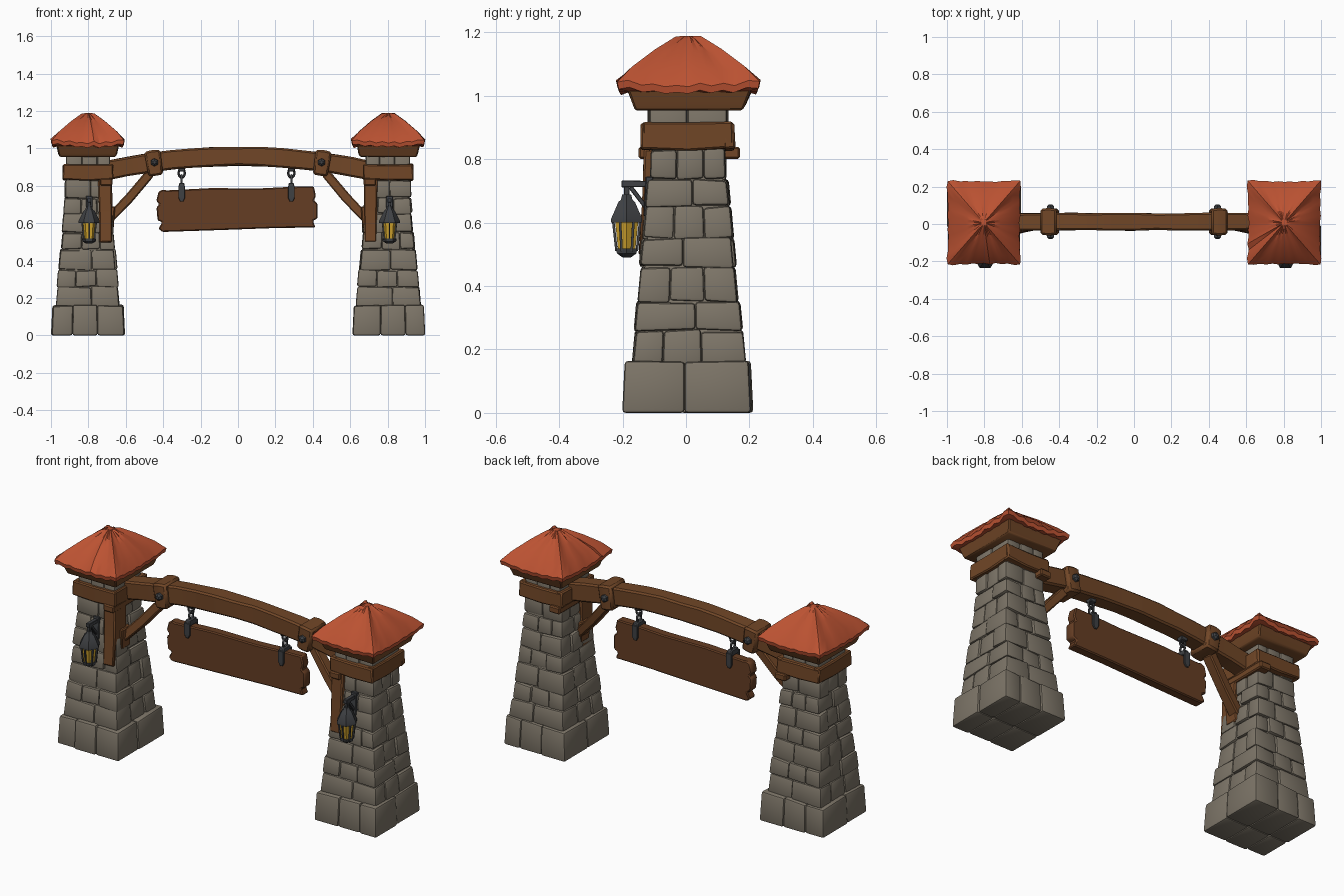
import bpy, bmesh, math, random
from mathutils import Vector

if "Cube" in bpy.data.objects:
    bpy.data.objects.remove(bpy.data.objects["Cube"])

random.seed(4)
CY = 0.006                       # y centre of the towers


def material(name, rgb):
    m = bpy.data.materials.new(name)
    m.diffuse_color = (*rgb, 1)
    m.use_nodes = True
    m.node_tree.nodes["Principled BSDF"].inputs["Base Color"].default_value = m.diffuse_color
    return m


STONE = material("grey_stone", (0.205, 0.178, 0.138))
ROOF = material("red_tile", (0.50, 0.085, 0.032))
WOOD = material("brown_wood", (0.165, 0.062, 0.020))
SIGN = material("dark_wood", (0.130, 0.047, 0.017))
METAL = material("dark_metal", (0.050, 0.053, 0.058))
GLASS = material("amber_glass", (0.62, 0.36, 0.025))


def finish(bm, name, mat, bevel=0.0, seg=1):
    bmesh.ops.recalc_face_normals(bm, faces=bm.faces[:])
    if bevel:
        bmesh.ops.bevel(bm, geom=bm.edges[:], offset=bevel, segments=seg, profile=0.5,
                        affect='EDGES', clamp_overlap=True)
    me = bpy.data.meshes.new(name)
    bm.to_mesh(me)
    bm.free()
    ob = bpy.data.objects.new(name, me)
    bpy.context.collection.objects.link(ob)
    me.materials.append(mat)
    bpy.ops.object.select_all(action='DESELECT')
    ob.select_set(True)
    bpy.context.view_layer.objects.active = ob
    bpy.ops.object.shade_smooth_by_angle(angle=math.radians(35))
    return ob


def skin(bm, rings):
    """Join equal rings of points into a closed tube."""
    vs = [[bm.verts.new(p) for p in r] for r in rings]
    n = len(vs[0])
    for a, b in zip(vs, vs[1:]):
        for i in range(n):
            bm.faces.new((a[i], a[(i + 1) % n], b[(i + 1) % n], b[i]))
    bm.faces.new(vs[0])
    bm.faces.new(vs[-1])


def bar(name, path, mat, n=4, bevel=0.006, jit=0.0):
    """Tube through (x, y, z, half_y, half_other) stations; along y: (half_x, half_z)."""
    bm = bmesh.new()
    pts = [Vector(p[:3]) for p in path]
    rings = []
    for i, p in enumerate(path):
        t = (pts[min(i + 1, len(pts) - 1)] - pts[max(i - 1, 0)]).normalized()
        ref = Vector((0, 1, 0)) if abs(t.y) < 0.9 else Vector((1, 0, 0))
        u = t.cross(ref).normalized()
        s = u.cross(t)
        k = 1 / math.cos(math.pi / n)
        ring = []
        for j in range(n):
            a = 2 * math.pi * (j + 0.5) / n
            q = pts[i] + s * (math.cos(a) * k * p[3]) + u * (math.sin(a) * k * p[4])
            ring.append(q + Vector([random.uniform(-jit, jit) for _ in range(3)]))
        rings.append(ring)
    skin(bm, rings)
    return finish(bm, name, mat, bevel)


def ring_link(name, loc, r, thick, rot):
    bpy.ops.mesh.primitive_torus_add(location=loc, rotation=rot, major_radius=r, minor_radius=thick,
                                     major_segments=12, minor_segments=6)
    ob = bpy.context.object
    ob.name = name
    ob.scale.y = 1.35
    ob.data.materials.append(METAL)
    bpy.ops.object.shade_smooth_by_angle(angle=math.radians(60))


def tower(cx):
    """Tapering tower of separate bevelled blocks laid in courses round a core."""
    bm = bmesh.new()
    zs = [0.155, 0.26, 0.35, 0.46, 0.55, 0.65, 0.735, 0.83, 0.975]
    half = lambda z: 0.176 - 0.056 * min(1, (z - 0.155) / 0.6)
    courses = [(0, 0.16, 0.2, 0.192)] + [(a, b, half(a), half(b)) for a, b in zip(zs, zs[1:])]
    for c, (z0, z1, h0, h1) in enumerate(courses):
        def cuts(k):
            r = random.uniform(-0.15, 0.15)
            return [-1, r, 1] if k % 2 else [-1, -0.35 + r, 0.35 + r, 1]
        us, ws = cuts(c), cuts(c + 1)
        for i in range(len(us) - 1):
            for j in range(len(ws) - 1):
                if c and 0 < i < len(us) - 2 and 0 < j < len(ws) - 2:
                    continue
                ex, ey = random.uniform(-0.004, 0.008), random.uniform(-0.004, 0.008)
                rings = []
                for z, h in ((z0, h0), (z1, h1)):
                    ring = []
                    for u, w in ((us[i], ws[j]), (us[i + 1], ws[j]), (us[i + 1], ws[j + 1]), (us[i], ws[j + 1])):
                        x = u * h * 0.96 + (u * ex if abs(u) == 1 else 0)
                        y = w * h + (w * ey if abs(w) == 1 else 0)
                        ring.append((cx + x, CY + y, z + (random.uniform(-0.006, 0.006) if z > 0 else 0)))
                    rings.append(ring)
                skin(bm, rings)
    finish(bm, "tower_stones", STONE, 0.011, 2)
    bar("tower_core", [(cx, CY, 0.01, 0.18, 0.175), (cx, CY, 0.15, 0.17, 0.165), (cx, CY, 0.16, 0.164, 0.157),
                       (cx, CY, 0.75, 0.109, 0.105), (cx, CY, 1.0, 0.109, 0.105)], STONE, bevel=0)


def roof(cx):
    """Four-sided roof with ribs, raised hips and a ragged eave."""
    bm = bmesh.new()
    n = 12
    levels = [(0.80, 1.012), (0.98, 1.008), (1.0, 1.03), (0.77, 1.083), (0.45, 1.138), (0.17, 1.178), (0.07, 1.188)]
    outline = []
    for k in range(4):
        for j in range(n):
            s = -1 + 2 * j / n
            x, y = s, -1
            for _ in range(k):
                x, y = -y, x
            outline.append((x, y, s, j, random.uniform(-1, 1)))
    rings = []
    for f, z in levels:
        ring = []
        for x, y, s, j, r in outline:
            hip, rib = j == 0, 1 if j % 2 else -1
            dz, g = 0, f
            if f > 0.9:
                dz = 0.018 * s * s + 0.005 * rib + 0.004 * r
                g = f * (0.955 + 0.03 * s * s + 0.012 * rib + 0.012 * r)
            elif 0.1 < f < 0.8 and z > 1.02:
                dz = 0.003 * rib + 0.003 * r + (0.012 if hip else 0)
            ring.append((cx + x * g * 0.2, CY + 0.001 + y * g * 0.23, z + dz))
        rings.append(ring)
    skin(bm, rings)
    finish(bm, "tower_roof", ROOF)


def lantern(cx):
    y = -0.187
    # glass body, cap and base
    bar("lantern_glass", [(cx, y, 0.512, 0.027, 0.027), (cx, y, 0.61, 0.037, 0.037)], GLASS, 6, 0)
    bar("lantern_cap", [(cx, y, 0.600, 0.049, 0.049), (cx, y, 0.612, 0.049, 0.049), (cx, y, 0.665, 0.026, 0.026),
                        (cx, y, 0.672, 0.018, 0.018), (cx, y, 0.688, 0.014, 0.014)], METAL, 6, 0)
    bar("lantern_base", [(cx, y, 0.490, 0.013, 0.013), (cx, y, 0.503, 0.031, 0.031),
                         (cx, y, 0.518, 0.033, 0.033)], METAL, 6, 0)
    for k in range(6):
        a = math.radians(60 * k + 30)
        c, s = math.cos(a), math.sin(a)
        bar("lantern_bar", [(cx + 0.032 * c, y + 0.032 * s, 0.51, 0.004, 0.004),
                            (cx + 0.043 * c, y + 0.043 * s, 0.61, 0.004, 0.004)], METAL, bevel=0)
    # wall bracket
    bar("lantern_hook", [(cx, y, 0.68, 0.008, 0.008), (cx, y, 0.728, 0.010, 0.010)], METAL, bevel=0.002)
    bar("lantern_arm", [(cx, -0.203, 0.722, 0.011, 0.011), (cx, -0.10, 0.722, 0.011, 0.009)], METAL, bevel=0.002)
    bar("lantern_strut", [(cx, -0.175, 0.712, 0.007, 0.008), (cx, -0.112, 0.63, 0.007, 0.008)], METAL, bevel=0.002)
    bar("lantern_plate", [(cx, -0.122, 0.62, 0.012, 0.018), (cx, -0.115, 0.745, 0.012, 0.018)], METAL, bevel=0.003)


for sd in (-1, 1):
    cx = 0.803 * sd
    tower(cx)
    roof(cx)
    lantern(cx + 0.007)
    # wooden frame under the eaves
    bar("eave_frame", [(cx, CY + 0.005, 0.955, 0.168, 0.15), (cx, CY + 0.005, 0.968, 0.175, 0.157),
                       (cx, CY + 0.005, 1.018, 0.196, 0.168)], WOOD, jit=0.003)
    # plank band round the tower
    for e in (-1, 1):
        y, x = CY + 0.13 * e, cx + 0.116 * e
        bar("band_plank", [(cx - 0.134, y, 0.873, 0.018, 0.040), (cx, y, 0.870, 0.018, 0.043),
                           (cx + 0.134, y, 0.873, 0.018, 0.040)], WOOD, jit=0.003)
        bar("band_side_plank", [(x, -0.137, 0.875, 0.018, 0.041), (x, CY, 0.871, 0.018, 0.043),
                                (x, 0.15, 0.875, 0.018, 0.041)], WOOD, jit=0.003)
    # cross beam, post and brace on the inner face
    bar("cross_beam", [(0.705 * sd, -0.15, 0.82, 0.033, 0.019), (0.705 * sd, 0.17, 0.82, 0.033, 0.019)], WOOD)
    bar("post", [(0.708 * sd, -0.093, 0.495, 0.056, 0.033), (0.708 * sd, -0.085, 0.66, 0.052, 0.036),
                 (0.711 * sd, -0.080, 0.83, 0.052, 0.036)], WOOD, jit=0.002)
    bar("brace_foot", [(0.676 * sd, -0.05, 0.575, 0.04, 0.012), (0.672 * sd, -0.05, 0.69, 0.04, 0.015)], WOOD)
    bar("brace", [(0.685 * sd, -0.035, 0.625, 0.03, 0.024), (0.58 * sd, -0.01, 0.735, 0.03, 0.024),
                  (0.47 * sd, 0.01, 0.865, 0.03, 0.024)], WOOD, jit=0.002)
    # collar with bolts on the beam
    bar("beam_collar", [(0.408 * sd, 0.012, 0.927, 0.068, 0.066), (0.45 * sd, 0.012, 0.922, 0.074, 0.07),
                        (0.49 * sd, 0.012, 0.915, 0.068, 0.066)], WOOD, bevel=0.01)
    for e in (-1, 1):
        bar("collar_bolt", [(0.447 * sd, 0.012 + 0.06 * e, 0.925, 0.020, 0.020),
                            (0.447 * sd, 0.012 + 0.083 * e, 0.925, 0.018, 0.018),
                            (0.447 * sd, 0.012 + 0.093 * e, 0.925, 0.008, 0.008)], METAL, 6, 0)
    # chain and straps for the hanging board
    hx = 0.293 * sd - 0.008
    ring_link("chain_link", (hx, 0.012, 0.868), 0.017, 0.006, (math.pi / 2, 0, 0))
    ring_link("chain_link", (hx, 0.012, 0.832), 0.017, 0.006, (math.pi / 2, 0, math.pi / 2))
    bar("chain_eye", [(hx, 0.012, 0.875, 0.018, 0.018), (hx, 0.012, 0.925, 0.02, 0.02)], METAL, bevel=0.003)
    bar("strap_top", [(hx, 0.012, 0.783, 0.038, 0.018), (hx, 0.012, 0.815, 0.03, 0.014)], METAL, bevel=0.004)
    for e in (-1, 1):
        bar("board_strap", [(hx, 0.012 + 0.033 * e, 0.715, 0.004, 0.008), (hx, 0.012 + 0.033 * e, 0.735, 0.006, 0.018),
                            (hx, 0.012 + 0.033 * e, 0.80, 0.006, 0.018)], METAL, bevel=0.002)

# arched beam between the towers
bar("arched_beam", [(x, 0.012, 0.958 - 0.155 * x * x, 0.046, 0.051)
                    for x in [-0.72 + 0.12 * i for i in range(13)]], WOOD, bevel=0.009, jit=0.003)

# hanging board with worn ends
edge = [(-.425, .768), (-.40, .780), (-.385, .775), (-.15, .787), (.12, .786), (.30, .795), (.405, .797), (.417, .745),
        (.405, .722), (.425, .705), (.425, .625), (.400, .612), (.415, .577), (.20, .574), (-.10, .563), (-.405, .553),
        (-.425, .570), (-.405, .605), (-.430, .615), (-.436, .685), (-.420, .700), (-.437, .72)]
bm = bmesh.new()
skin(bm, [[(x, y, z) for x, z in edge] for y in (-0.015, 0.039)])
finish(bm, "hanging_board", SIGN, 0.006)
